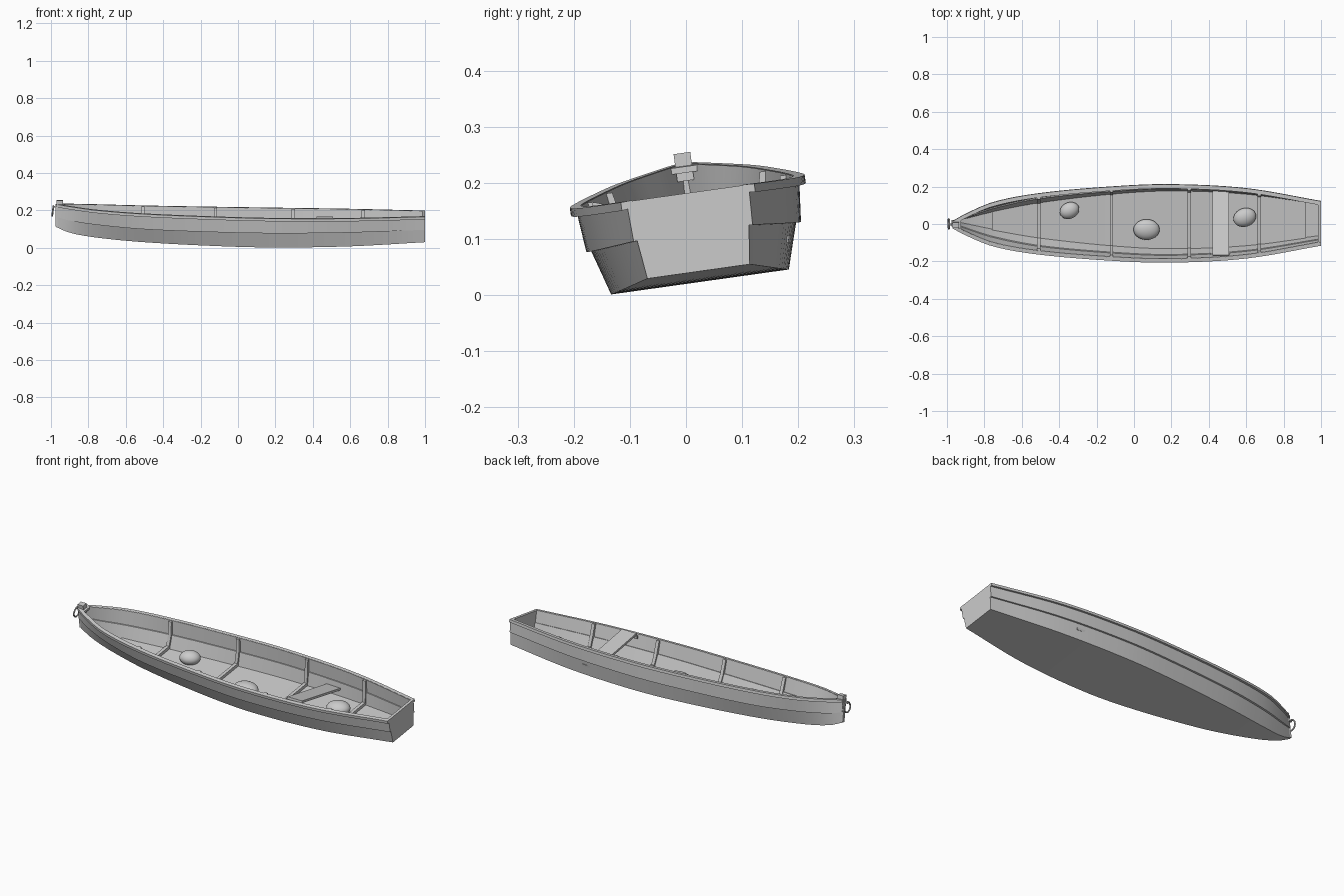
import bpy, bmesh, math
from mathutils import Matrix, Vector, Euler

if "Cube" in bpy.data.objects:
    bpy.data.objects.remove(bpy.data.objects["Cube"])

# Whole boat heels over to one side
HEEL = Matrix.Rotation(math.radians(8), 4, 'X') @ Matrix.Translation((0, 0.028, 0))

wood = bpy.data.materials.new("weathered_grey")
wood.diffuse_color = (0.6, 0.6, 0.6, 1)
wood.use_nodes = True
wood.node_tree.nodes["Principled BSDF"].inputs["Base Color"].default_value = wood.diffuse_color

# x, bottom half width, bottom z, lap half width, lap z, sheer half width, sheer z
LINES = [(-0.97, .006, .108, .006, .168, .007, .233),
         (-0.90, .022, .080, .036, .151, .046, .226),
         (-0.75, .055, .058, .086, .135, .108, .214),
         (-0.50, .100, .040, .137, .119, .154, .201),
         (-0.10, .145, .025, .175, .108, .189, .189),
         (0.20, .160, .020, .187, .104, .199, .183),
         (0.60, .144, .024, .165, .105, .177, .180),
         (1.00, .092, .039, .101, .111, .108, .180)]


def line(x):
    """Smoothly interpolated hull lines at station x."""
    n = len(LINES)
    i = max(k for k in range(n - 1) if LINES[k][0] <= x + 1e-9)
    p, q = LINES[i], LINES[i + 1]

    def slope(k, j):
        a, b = LINES[max(k - 1, 0)], LINES[min(k + 1, n - 1)]
        return (b[j] - a[j]) / (b[0] - a[0])
    w = q[0] - p[0]
    t = (x - p[0]) / w
    return [(2*t**3 - 3*t*t + 1) * p[j] + (t**3 - 2*t*t + t) * w * slope(i, j)
            + (3*t*t - 2*t**3) * q[j] + (t**3 - t*t) * w * slope(i + 1, j)
            for j in range(1, 7)]


def finish(name, bm, matrix=HEEL, smooth=True):
    bmesh.ops.recalc_face_normals(bm, faces=bm.faces)
    bm.transform(matrix)
    me = bpy.data.meshes.new(name)
    bm.to_mesh(me)
    bm.free()
    ob = bpy.data.objects.new(name, me)
    bpy.context.collection.objects.link(ob)
    me.materials.append(wood)
    if smooth:
        bpy.ops.object.select_all(action='DESELECT')
        ob.select_set(True)
        bpy.context.view_layer.objects.active = ob
        bpy.ops.object.shade_smooth_by_angle(angle=math.radians(30))
    return ob


def stations(a, b, n=32):
    return [a + (b - a) * i / n for i in range(n + 1)]


def loft(name, xs, ring, sides=(1,)):
    """Skin closed (y, z) rings along x, once for each side."""
    bm = bmesh.new()
    for s in sides:
        rows = [[bm.verts.new((x, s * y, z)) for y, z in ring(x)] for x in xs]
        for a, b in zip(rows, rows[1:]):
            for i in range(len(a)):
                j = (i + 1) % len(a)
                bm.faces.new((a[i], a[j], b[j], b[i]))
        bm.faces.new(rows[0])
        bm.faces.new(rows[-1])
    return finish(name, bm)


def box(name, size, loc, rot=(0, 0, 0), matrix=HEEL):
    bm = bmesh.new()
    bmesh.ops.create_cube(bm, size=1)
    place = Matrix.LocRotScale(Vector(loc), Euler(rot), Vector(size))
    return finish(name, bm, matrix @ place, False)


def lower_strake(x):
    bw, bz, lw, lz, sw, sz = line(x)
    t = min(.010, bw * .9)
    return [(bw, bz), (lw, lz + .006), (lw - t, lz + .006), (bw - t, bz)]


def upper_strake(x):
    bw, bz, lw, lz, sw, sz = line(x)
    t = min(.010, lw * .9)
    return [(lw + .006, lz - .003), (sw + .002, sz), (sw - t, sz), (lw - t + .004, lz - .003)]


def rail(x):
    w, z = line(x)[4:]
    t = min(.008, w * .9)
    return [(w + .012, z - .015), (w + .012, z), (w - t, z + .001), (w - t, z - .012)]


def bottom(x):
    w, z = line(x)[:2]
    return [(w, z), (w - .002, z + .008), (-w + .002, z + .008), (-w, z)]


def floorboard(x):
    w, z = line(x)[:2]
    return [(w - .006, z + .008), (w - .004, z + .020), (-w + .004, z + .020), (-w + .006, z + .008)]


# Hull planking, both sides
full = stations(-0.97, 1.0, 40)
loft("bottom_planking", full, bottom)
loft("lower_strakes", full, lower_strake, (1, -1))
loft("upper_strakes", full, upper_strake, (1, -1))
loft("gunwale_rails", full, rail, (1, -1))
loft("floorboards", stations(-0.76, 0.92), floorboard)


# Transom panel closing the stern
def transom(x):
    bw, bz, lw, lz, sw, sz = line(1.0)
    return [(bw, bz), (lw, lz), (sw, sz), (-sw, sz), (-lw, lz), (-bw, bz)]


loft("transom", [0.985, 1.0], transom)


# Breasthook joining the rails at the bow
def hook(x):
    w, z = line(x)[4:]
    return [(w, z - .012), (w, z - .001), (-w, z - .001), (-w, z - .012)]


loft("breasthook", stations(-0.97, -0.925, 4), hook)

# Frames: a floor beam with a rib up each side
for k, x in enumerate((-0.51, -0.12, 0.295, 0.67), 1):
    bw, bz, lw, lz, sw, sz = line(x)
    xs = [x - .009, x + .009]
    y = bw + .002
    z = bz + .018
    loft(f"floor_beam_{k}", xs, lambda _: [(y, z), (y, z + .018), (-y, z + .018), (-y, z)])
    loft(f"side_ribs_{k}", xs,
         lambda _: [(bw - .004, z), (lw - .004, lz), (sw - .004, sz - .002),
                    (sw - .020, sz - .002), (lw - .020, lz), (bw - .014, z)], (1, -1))

# Loose seat plank, one end slipped down
WORLD = Matrix.Identity(4)
low, high = Vector((0.465, 0.183, 0.10)), Vector((0.465, -0.167, 0.16))
d = low - high
box("seat_plank", (0.088, d.length, 0.012), (low + high) / 2,
    (math.atan2(d.z, d.y), 0, 0), WORLD)
box("seat_cleat", (0.10, 0.012, 0.014), (0.46, -0.160, 0.148), (0, 0, 0), WORLD)

# Ballast stones resting on the floor
STONES = [(-0.345, .072, .054, .044, 25), (0.067, -.030, .070, .056, 0), (0.592, .035, .062, .050, 20)]
for k, (x, y, a, b, turn) in enumerate(STONES, 1):
    bm = bmesh.new()
    bmesh.ops.create_uvsphere(bm, u_segments=24, v_segments=14, radius=1)
    z = line(x)[1] + .020 + .024 + y * .14
    finish(f"stone_{k}", bm, Matrix.LocRotScale(
        Vector((x, y, z)), Euler((math.radians(8), 0, math.radians(turn))), Vector((a, b, .036))))

# Stem post with mooring eye and ring
box("stem_post", (0.034, 0.030, 0.050), (-0.953, 0, 0.227))
box("stem_edge", (0.010, 0.016, 0.120), (-0.971, 0, 0.171))
box("mooring_eye", (0.020, 0.008, 0.008), (-0.983, 0, 0.218))


def torus(name, R, r, place, nu=28, nv=8):
    bm = bmesh.new()
    g = [[bm.verts.new(((R + r * math.cos(v * math.tau / nv)) * math.cos(u * math.tau / nu),
                        (R + r * math.cos(v * math.tau / nv)) * math.sin(u * math.tau / nu),
                        r * math.sin(v * math.tau / nv))) for v in range(nv)] for u in range(nu)]
    for u in range(nu):
        for v in range(nv):
            a, b = g[u], g[(u + 1) % nu]
            w = (v + 1) % nv
            bm.faces.new((a[v], b[v], b[w], a[w]))
    return finish(name, bm, HEEL @ place)


torus("mooring_ring", .027, .0042,
      Matrix.Translation((-0.990, 0, 0.195)) @ Matrix.Rotation(math.radians(97), 4, 'Y'))
